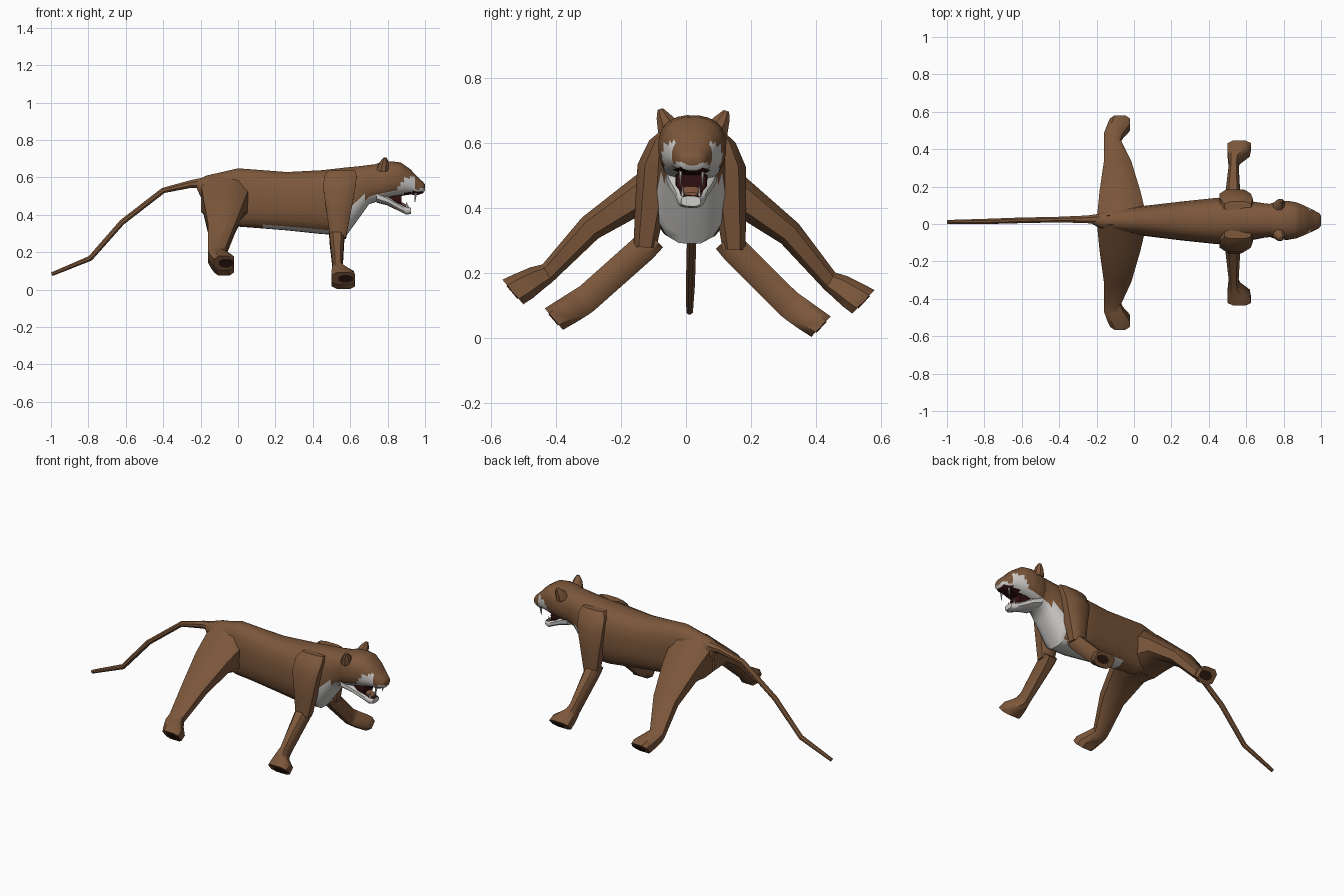
import bpy, bmesh, math
from mathutils import Vector, Matrix

V = Vector
# the whole animal leans very slightly to one side
LEAN = Matrix.Translation((0, 0.003, 0)) @ Matrix.Rotation(-0.028, 4, 'X')


def mat(name, col):
    m = bpy.data.materials.new(name)
    m.diffuse_color = (*col, 1)
    return m


MATS = [mat("brown_fur", (0.20, 0.095, 0.043)),
        mat("white_fur", (0.62, 0.61, 0.59)),
        mat("dark_mouth", (0.03, 0.005, 0.005)),
        mat("tongue_tan", (0.26, 0.11, 0.06)),
        mat("dark_pad", (0.03, 0.010, 0.007))]


def ring(c, a, b, n=10, p=2.0):
    """Rounded section around c with half axes a and b; higher p is squarer."""
    pts = []
    for i in range(n):
        t = 2 * math.pi * (i + 0.5) / n
        u, v = math.cos(t), math.sin(t)
        pts.append(c + a * math.copysign(abs(u) ** (2 / p), u)
                   + b * math.copysign(abs(v) ** (2 / p), v))
    return pts


def loft(name, rings, rule=0, sub=1, angle=40):
    """Skin a list of sections; rule is a material index or f(centre, normal)."""
    fine = []
    for r, s in zip(rings, rings[1:]):
        for k in range(sub):
            fine.append([p.lerp(q, k / sub) for p, q in zip(r, s)])
    fine.append(rings[-1])
    bm = bmesh.new()
    vs = [[bm.verts.new(p) for p in r] for r in fine]
    n = len(vs[0])
    for r, s in zip(vs, vs[1:]):
        for i in range(n):
            bm.faces.new((r[i], r[(i + 1) % n], s[(i + 1) % n], s[i]))
    bm.faces.new(vs[0])
    bm.faces.new(vs[-1])
    bmesh.ops.recalc_face_normals(bm, faces=bm.faces)
    bm.normal_update()
    for f in bm.faces:
        f.material_index = rule(f.calc_center_median(), f.normal) if callable(rule) else rule
    bm.transform(LEAN)
    me = bpy.data.meshes.new(name)
    bm.to_mesh(me)
    bm.free()
    for m in MATS:
        me.materials.append(m)
    me.shade_smooth()
    me.set_sharp_from_angle(angle=math.radians(angle))
    ob = bpy.data.objects.new(name, me)
    bpy.context.collection.objects.link(ob)
    return ob


def along_x(secs, n, p):
    """Sections (x, bottom, top, half width) across the spine."""
    return [ring(V((x, 0, (b + t) / 2)), V((0, w, 0)), V((0, 0, (t - b) / 2)), n, p)
            for x, b, t, w in secs]


def limb(secs, s, n=8, p=3.0):
    """Sections (x0, x1, outer y, outer z, inner y, inner z), on side s."""
    out = []
    for x0, x1, yo, zo, yi, zi in secs:
        c = V(((x0 + x1) / 2, s * (yo + yi) / 2, (zo + zi) / 2))
        out.append(ring(c, V(((x1 - x0) / 2, 0, 0)),
                        V((0, s * (yo - yi) / 2, (zo - zi) / 2)), n, p))
    return out


# torso and neck, with a pale chest and belly
def torso_rule(c, n):
    if c.x > 0.57 and c.z < 0.5 and (n.x > 0.3 or c.z < 0.31 + 1.55 * (c.x - 0.57)):
        return 1
    return 1 if n.z < -0.75 and c.x > 0.15 else 0


loft("torso", along_x([
    (-0.22, 0.54, 0.585, 0.02), (-0.17, 0.43, 0.61, 0.05), (0.0, 0.335, 0.65, 0.075),
    (0.07, 0.33, 0.645, 0.082), (0.26, 0.315, 0.63, 0.105), (0.45, 0.295, 0.64, 0.125),
    (0.58, 0.288, 0.655, 0.112), (0.64, 0.37, 0.66, 0.102), (0.70, 0.455, 0.667, 0.092),
    (0.77, 0.48, 0.675, 0.085)], 16, 2.6), torso_rule, 3)


# head with pale muzzle, cheeks and eye patches
def head_rule(c, n):
    if n.z < -0.6 and c.x > 0.83 and abs(c.y) < 0.05:
        return 2
    if c.z < min(0.505 + 0.12 * max(0, c.x - 0.7), 0.54):
        return 1
    eye = 0.86 < c.x < 0.94 and 0.045 < abs(c.y) < 0.09 and c.z < 0.60
    return 1 if eye else 0


loft("head", along_x([
    (0.70, 0.48, 0.66, 0.08), (0.76, 0.475, 0.68, 0.10), (0.82, 0.49, 0.686, 0.105),
    (0.87, 0.50, 0.68, 0.096), (0.92, 0.508, 0.645, 0.075), (0.96, 0.505, 0.603, 0.056),
    (0.99, 0.515, 0.575, 0.04), (1.0, 0.53, 0.562, 0.026)], 24, 2.4), head_rule, 3)

# open lower jaw, throat and tongue
loft("lower_jaw", along_x([
    (0.74, 0.465, 0.53, 0.08), (0.80, 0.45, 0.50, 0.07), (0.85, 0.425, 0.47, 0.052),
    (0.90, 0.40, 0.442, 0.04), (0.925, 0.405, 0.437, 0.03)], 12, 3.0),
    lambda c, n: 2 if n.z > 0.7 and c.x > 0.8 and abs(c.y) < 0.035 else 1, 2)
loft("mouth_interior", along_x([
    (0.79, 0.46, 0.53, 0.05), (0.85, 0.45, 0.52, 0.05), (0.875, 0.45, 0.512, 0.046)], 12, 3.0), 2)
loft("tongue", along_x([
    (0.84, 0.462, 0.482, 0.028), (0.88, 0.445, 0.465, 0.028), (0.912, 0.432, 0.448, 0.02)],
    8, 2.5), 3)

# tail
TAIL = [(-0.17, 0.57, 0.034), (-0.25, 0.565, 0.022), (-0.40, 0.53, 0.016),
        (-0.62, 0.36, 0.016), (-0.79, 0.167, 0.015), (-0.996, 0.082, 0.011)]
tail = []
for i, (x, z, r) in enumerate(TAIL):
    a, b = TAIL[max(i - 1, 0)], TAIL[min(i + 1, len(TAIL) - 1)]
    d = V((b[0] - a[0], 0, b[1] - a[1])).normalized()
    tail.append(ring(V((x, 0.006, z)), V((0, r, 0)), V((-d.z, 0, d.x)) * r, 8))
loft("tail", tail)

HIND = [(-0.205, 0.075, 0.025, 0.625, 0.0, 0.35), (-0.19, 0.04, 0.165, 0.505, 0.145, 0.375),
        (-0.165, -0.01, 0.335, 0.363, 0.28, 0.297), (-0.163, -0.07, 0.452, 0.215, 0.42, 0.157),
        (-0.163, -0.055, 0.49, 0.205, 0.44, 0.14), (-0.145, -0.018, 0.545, 0.18, 0.475, 0.108),
        (-0.13, -0.02, 0.575, 0.165, 0.505, 0.087)]
SHOULDER = [(0.48, 0.63, 0.10, 0.635, 0.05, 0.635), (0.455, 0.64, 0.135, 0.605, 0.05, 0.60),
            (0.452, 0.63, 0.17, 0.53, 0.06, 0.53), (0.472, 0.605, 0.174, 0.40, 0.075, 0.40),
            (0.49, 0.58, 0.174, 0.275, 0.10, 0.275)]
FORE = [(0.485, 0.575, 0.14, 0.335, 0.08, 0.275), (0.487, 0.57, 0.178, 0.30, 0.11, 0.24),
        (0.507, 0.56, 0.335, 0.152, 0.288, 0.073), (0.502, 0.57, 0.365, 0.132, 0.305, 0.06),
        (0.497, 0.622, 0.405, 0.105, 0.34, 0.037), (0.497, 0.63, 0.442, 0.08, 0.381, 0.012)]

for s, side in ((1, "left"), (-1, "right")):
    # legs
    loft(side + "_hind_leg", limb(HIND, s))
    loft(side + "_shoulder", limb(SHOULDER, s))
    loft(side + "_front_leg", limb(FORE, s))
    # dark pads on the soles
    for part, sec in (("hind", HIND[-1]), ("front", FORE[-1])):
        x0, x1, yo, zo, yi, zi = sec
        c = V(((x0 + x1) / 2 + 0.012, s * (yo + yi) / 2, (zo + zi) / 2))
        lat = V((0, s * (yo - yi), zo - zi))
        out = V((0, s * (zo - zi), -(yo - yi))).normalized()
        loft(f"{side}_{part}_pad", [ring(c + out * h, V((0.042, 0, 0)), lat * 0.27, 8)
                                    for h in (-0.002, 0.003)], 4)
    # ears
    loft(side + "_ear", [
        ring(V((0.775, s * 0.075, 0.645)), V((0.034, 0, 0)), V((0, s * 0.034, -0.02)), 8),
        ring(V((0.782, s * 0.092, 0.68)), V((0.024, 0, 0)), V((0, s * 0.022, -0.008)), 8),
        ring(V((0.787, s * 0.102, 0.702)), V((0.008, 0, 0)), V((0, s * 0.009, -0.003)), 8)])
    # fangs
    for nm, x, y, z, tip in (("upper", 0.95, 0.034, 0.515, 0.465),
                             ("lower", 0.905, 0.026, 0.432, 0.47)):
        loft(f"{side}_{nm}_fang", [
            ring(V((x, s * y, z)), V((0.008, 0, 0)), V((0, 0.006, 0)), 6),
            ring(V((x - 0.004, s * y, tip)), V((0.001, 0, 0)), V((0, 0.001, 0)), 6)], 1)
